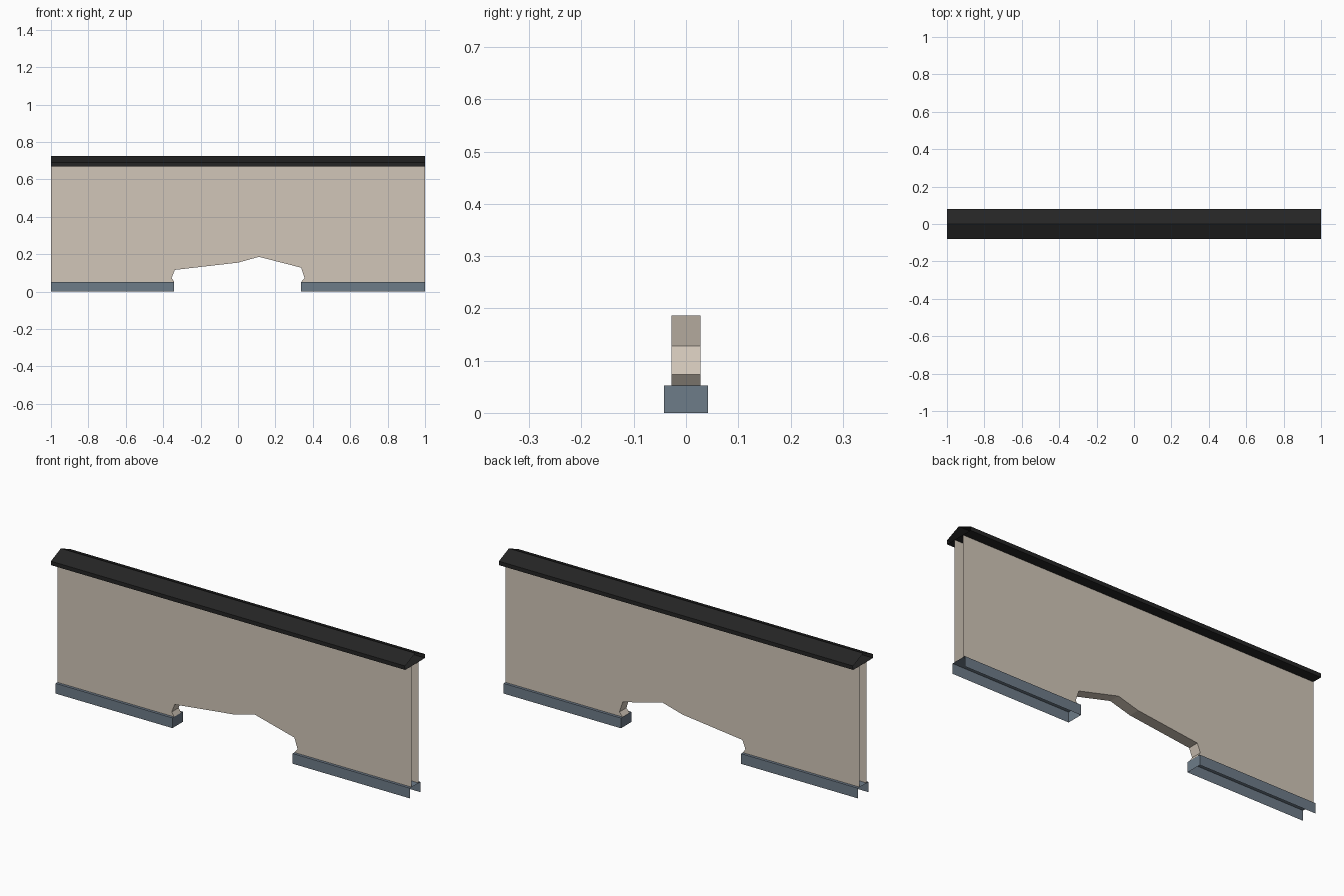
import bpy, bmesh

if "Cube" in bpy.data.objects:
    bpy.data.objects.remove(bpy.data.objects["Cube"])


def material(name, rgb):
    m = bpy.data.materials.new(name)
    m.diffuse_color = (*rgb, 1.0)
    m.use_nodes = True
    m.node_tree.nodes["Principled BSDF"].inputs["Base Color"].default_value = m.diffuse_color
    return m


beige = material("beige_plaster", (0.64, 0.565, 0.48))
slate = material("slate_blue", (0.155, 0.20, 0.25))
black = material("charcoal_black", (0.018, 0.018, 0.018))


def build(name, faces, mat):
    """Make a flat-shaded object from faces given as lists of points."""
    bm = bmesh.new()
    for pts in faces:
        bm.faces.new([bm.verts.new(p) for p in pts])
    bmesh.ops.remove_doubles(bm, verts=bm.verts, dist=1e-5)
    me = bpy.data.meshes.new(name)
    bm.to_mesh(me)
    bm.free()
    me.materials.append(mat)
    ob = bpy.data.objects.new(name, me)
    bpy.context.collection.objects.link(ob)
    return ob


def sweep(profile, x0, x1):
    """Open-ended strip faces: an (y, z) profile, clockwise seen from +x, run along x."""
    return [[(x0, *a), (x0, *b), (x1, *b), (x1, *a)][::-1]
            for a, b in zip(profile, profile[1:])]


# Wall panel: front and back skins, open at both ends, with a broken gap below
T, Z0, Z1 = 0.028, 0.052, 0.67
gap = [(-0.341, Z0), (-0.355, 0.073), (-0.338, 0.116), (0.0, 0.155),
       (0.112, 0.186), (0.338, 0.128), (0.356, 0.073), (0.338, Z0)]
outline = [(-1, Z0)] + gap + [(1, Z0), (1, Z1), (-1, Z1)]
wall = [[(x, -T, z) for x, z in outline],
        [(x, T, z) for x, z in reversed(outline)]]
# reveal faces around the gap
wall += [[(a[0], -T, a[1]), (a[0], T, a[1]), (b[0], T, b[1]), (b[0], -T, b[1])]
         for a, b in zip(gap, gap[1:])]
build("wall_panel", wall, beige)

# Base rails: hollow channels, open below and outside, closed beside the gap
B = 0.042
rail = [(-B, 0), (-B, Z0), (B, Z0), (B, 0)]
left_end = [(-0.341, y, z) for y, z in rail][::-1]
right_end = [(0.338, y, z) for y, z in rail]
build("base_rail_left", sweep(rail, -1, -0.341) + [left_end], slate)
build("base_rail_right", sweep(rail, 0.338, 1) + [right_end], slate)

# Ridged coping on top, open at both ends
C = 0.08
cap = [(-C, Z1), (-C, 0.69), (0, 0.725), (C, 0.69), (C, Z1), (-C, Z1)]
build("coping_cap", sweep(cap, -1, 1), black)
